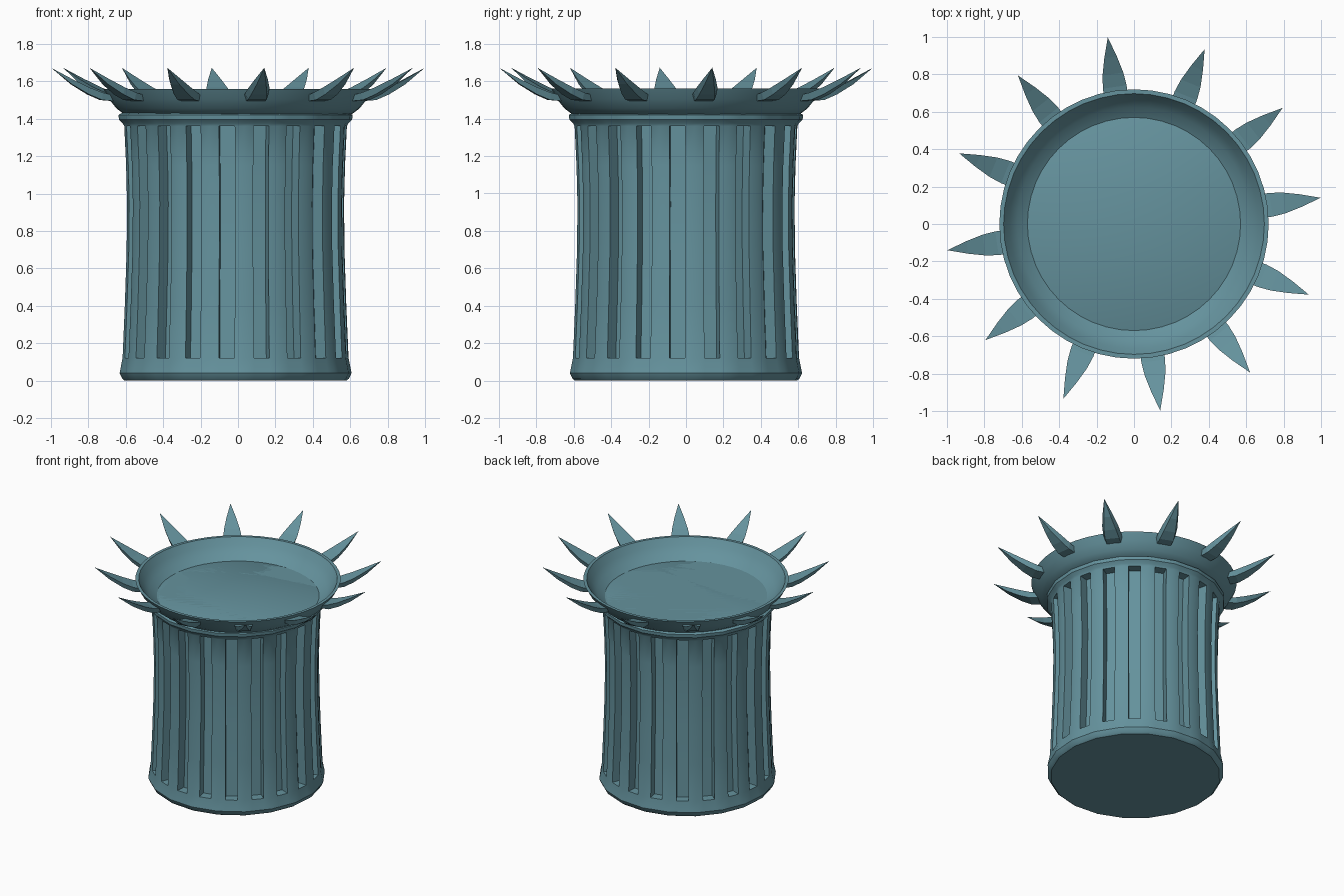
import bpy, bmesh
from math import cos, sin, radians, tau

if "Cube" in bpy.data.objects:
    bpy.data.objects.remove(bpy.data.objects["Cube"])


def finish(name, bm, angle=None):
    bmesh.ops.remove_doubles(bm, verts=bm.verts, dist=1e-5)
    bmesh.ops.recalc_face_normals(bm, faces=bm.faces)
    mesh = bpy.data.meshes.new(name)
    bm.to_mesh(mesh)
    bm.free()
    ob = bpy.data.objects.new(name, mesh)
    bpy.context.collection.objects.link(ob)
    mat = bpy.data.materials.get("teal") or bpy.data.materials.new("teal")
    mat.diffuse_color = (0.13, 0.29, 0.34, 1)
    mat.use_nodes = True
    mat.node_tree.nodes["Principled BSDF"].inputs["Base Color"].default_value = mat.diffuse_color
    mesh.materials.append(mat)
    if angle:
        bpy.ops.object.select_all(action='DESELECT')
        ob.select_set(True)
        bpy.context.view_layer.objects.active = ob
        bpy.ops.object.shade_smooth_by_angle(angle=radians(angle))
    return ob


def skin(bm, rings):
    """Join equal-length closed rings of points, dropping collapsed faces."""
    bm_rings = []
    seen = {}
    for ring in rings:
        row = []
        for p in ring:
            key = tuple(round(c, 5) for c in p)
            if key not in seen:
                seen[key] = bm.verts.new(p)
            row.append(seen[key])
        bm_rings.append(row)
    for lo, hi in zip(bm_rings, bm_rings[1:]):
        n = len(lo)
        for i in range(n):
            j = (i + 1) % n
            quad = list(dict.fromkeys((lo[i], lo[j], hi[j], hi[i])))
            if len(quad) > 2:
                bm.faces.new(quad)
    for row in (bm_rings[0], bm_rings[-1]):
        cap = list(dict.fromkeys(row))
        if len(cap) > 2:
            bm.faces.new(cap)


# Fluted column: 20 sides, each with one recessed groove
SIDES, HALF, DEPTH, CX = 20, 0.042, 0.07, -0.013


def column_ring(r, z, depth):
    pts = []
    for k in range(SIDES):
        a = radians(-94.5 + k * 360 / SIDES)
        c, s = cos(a), sin(a)
        ap = r * cos(tau / SIDES / 2)
        corner = -r * sin(tau / SIDES / 2)
        for rad, t in ((ap, corner), (ap, -HALF), (ap - depth, -HALF),
                       (ap - depth, HALF), (ap, HALF)):
            pts.append((CX + rad * c - t * s, rad * s + t * c, z))
    return pts


profile = [(0.595, 0, 0), (0.608, 0.01, 0), (0.622, 0.04, 0), (0.618, 0.06, 0),
           (0.606, 0.12, 0), (0.606, 0.12, 1), (0.594, 0.4, 1), (0.584, 0.7, 1),
           (0.582, 0.95, 1), (0.587, 1.15, 1), (0.597, 1.36, 1), (0.597, 1.36, 0),
           (0.605, 1.375, 0), (0.625, 1.395, 0), (0.628, 1.42, 0), (0.61, 1.43, 0)]
bm = bmesh.new()
skin(bm, [column_ring(r, z, d * DEPTH) for r, z, d in profile])
finish("fluted_column", bm, 30)

# Shallow flared dish on top
dish = [(0.57, 1.415), (0.61, 1.425), (0.65, 1.455), (0.69, 1.505), (0.72, 1.56),
        (0.697, 1.56), (0.665, 1.51), (0.625, 1.465), (0.57, 1.43)]
bm = bmesh.new()
skin(bm, [[(r * cos(tau * i / 48), r * sin(tau * i / 48), z) for i in range(48)]
          for r, z in dish])
finish("dish", bm, 30)

# Ring of 12 upswept pointed leaves
# radius, half width on top, half width below, top z, bottom z
leaf = [(0.68, 0.063, 0.05, 1.525, 1.495), (0.74, 0.064, 0.05, 1.54, 1.5),
        (0.81, 0.056, 0.042, 1.567, 1.53), (0.90, 0.034, 0.025, 1.612, 1.584),
        (1.008, 0, 0, 1.672, 1.672)]
for k in range(12):
    a = radians(8 + 30 * k)
    c, s = cos(a), sin(a)
    bm = bmesh.new()
    skin(bm, [[(r * c - t * s, r * s + t * c, z)
               for t, z in ((-w, zt), (w, zt), (v, zb), (-v, zb))]
              for r, w, v, zt, zb in leaf])
    finish(f"leaf_{k + 1}", bm)
